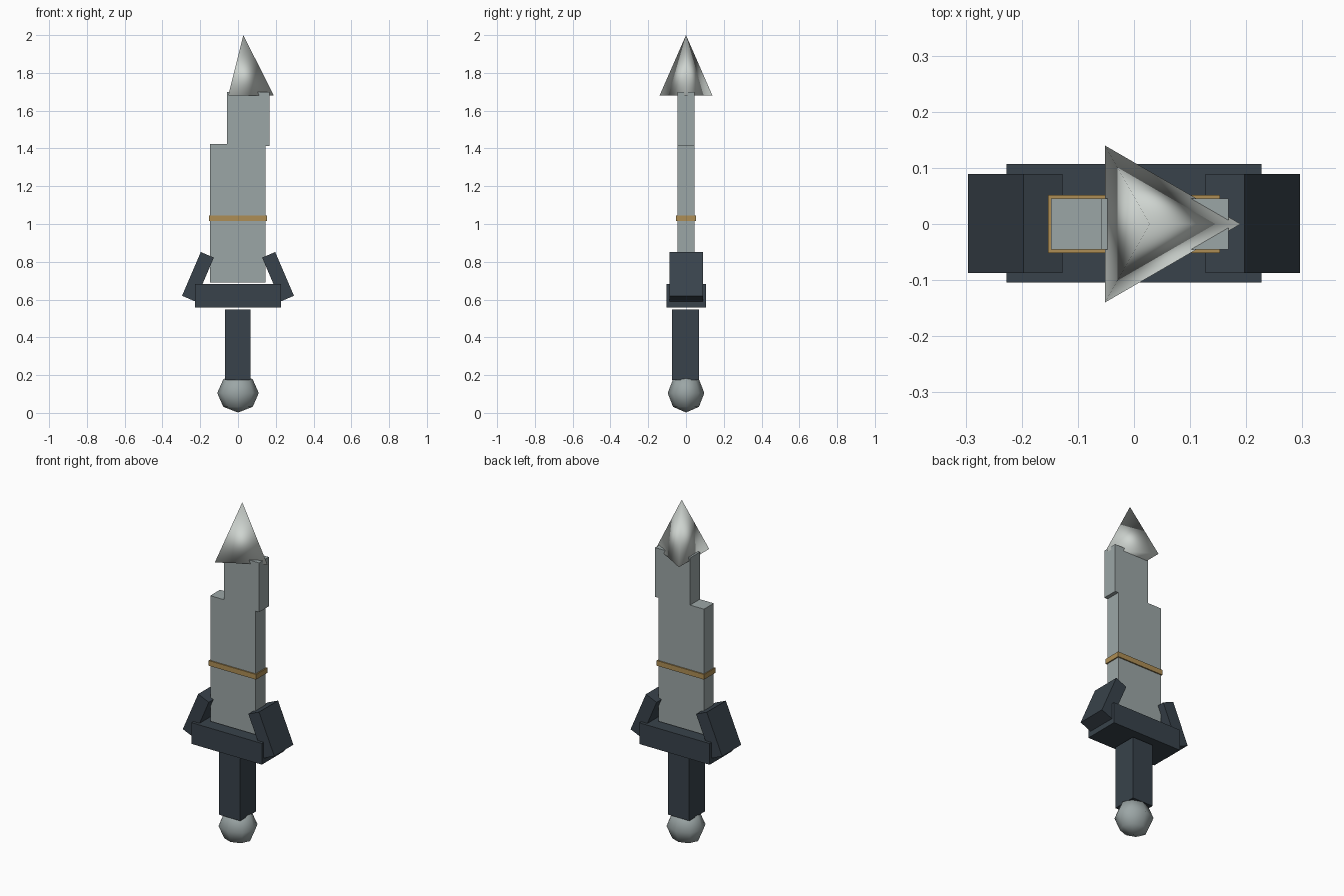
import bpy, bmesh
from math import atan2
from mathutils import Vector

if "Cube" in bpy.data.objects:
    bpy.data.objects.remove(bpy.data.objects["Cube"])


def material(name, r, g, b):
    m = bpy.data.materials.new(name)
    m.diffuse_color = (r, g, b, 1)
    m.use_nodes = True
    m.node_tree.nodes["Principled BSDF"].inputs["Base Color"].default_value = m.diffuse_color
    return m


DARK = material("dark_slate", 0.04, 0.055, 0.07)
STEEL = material("steel", 0.33, 0.38, 0.38)
PALE = material("pale_steel", 0.62, 0.66, 0.63)
GOLD = material("gold", 0.42, 0.27, 0.09)


def finish(name, mat):
    ob = bpy.context.object
    ob.name = name
    ob.data.materials.append(mat)
    return ob


def box(name, center, size, mat, tilt=0):
    bpy.ops.mesh.primitive_cube_add(size=1, location=center, rotation=(0, tilt, 0))
    bpy.context.object.scale = size
    return finish(name, mat)


# Pommel: low-poly ball, slightly flattened front to back
bpy.ops.mesh.primitive_uv_sphere_add(segments=8, ring_count=4, radius=1, location=(0, 0, 0.105))
bpy.context.object.scale = (0.11, 0.097, 0.103)
bpy.ops.object.shade_smooth()
finish("pommel", STEEL)

# Grip and crossguard
box("grip", (-0.002, -0.002, 0.361), (0.136, 0.144, 0.372), DARK)
box("guard", (0, 0.001, 0.621), (0.455, 0.211, 0.124), DARK)

# Guard prongs leaning in towards the blade
for side, label in ((-1, "left"), (1, "right")):
    tilt = -side * atan2(0.1, 0.233)
    box("prong_" + label, (side * 0.212, 0.001, 0.721), (0.075, 0.176, 0.252), DARK, tilt)

# Blade: stepped profile extruded through its thickness
profile = [(-0.148, 0.69), (0.146, 0.69), (0.146, 1.412), (0.168, 1.412),
           (0.168, 1.70), (-0.058, 1.70), (-0.058, 1.424), (-0.148, 1.424)]
bm = bmesh.new()
face = bm.faces.new([bm.verts.new((x, -0.045, z)) for x, z in profile])
ext = bmesh.ops.extrude_face_region(bm, geom=[face])
bmesh.ops.translate(bm, vec=Vector((0, 0.09, 0)),
                    verts=[v for v in ext["geom"] if isinstance(v, bmesh.types.BMVert)])
bmesh.ops.recalc_face_normals(bm, faces=bm.faces)
mesh = bpy.data.meshes.new("blade")
bm.to_mesh(mesh)
bm.free()
blade = bpy.data.objects.new("blade", mesh)
blade.data.materials.append(STEEL)
bpy.context.collection.objects.link(blade)

# Gold band around the blade
box("band", (0, 0, 1.031), (0.306, 0.104, 0.03), GOLD)

# Tip: three-sided smooth spike, one corner pointing to +x
bm = bmesh.new()
ring = [bm.verts.new(p) for p in ((0.19, 0, 1.68), (-0.052, 0.14, 1.68), (-0.052, -0.14, 1.68))]
apex = bm.verts.new((0.028, 0, 2.0))
bm.faces.new(ring)
for i in range(3):
    bm.faces.new((ring[i], ring[(i + 1) % 3], apex))
for f in bm.faces:
    f.smooth = True
bmesh.ops.recalc_face_normals(bm, faces=bm.faces)
mesh = bpy.data.meshes.new("tip")
bm.to_mesh(mesh)
bm.free()
tip = bpy.data.objects.new("tip", mesh)
tip.data.materials.append(PALE)
bpy.context.collection.objects.link(tip)
